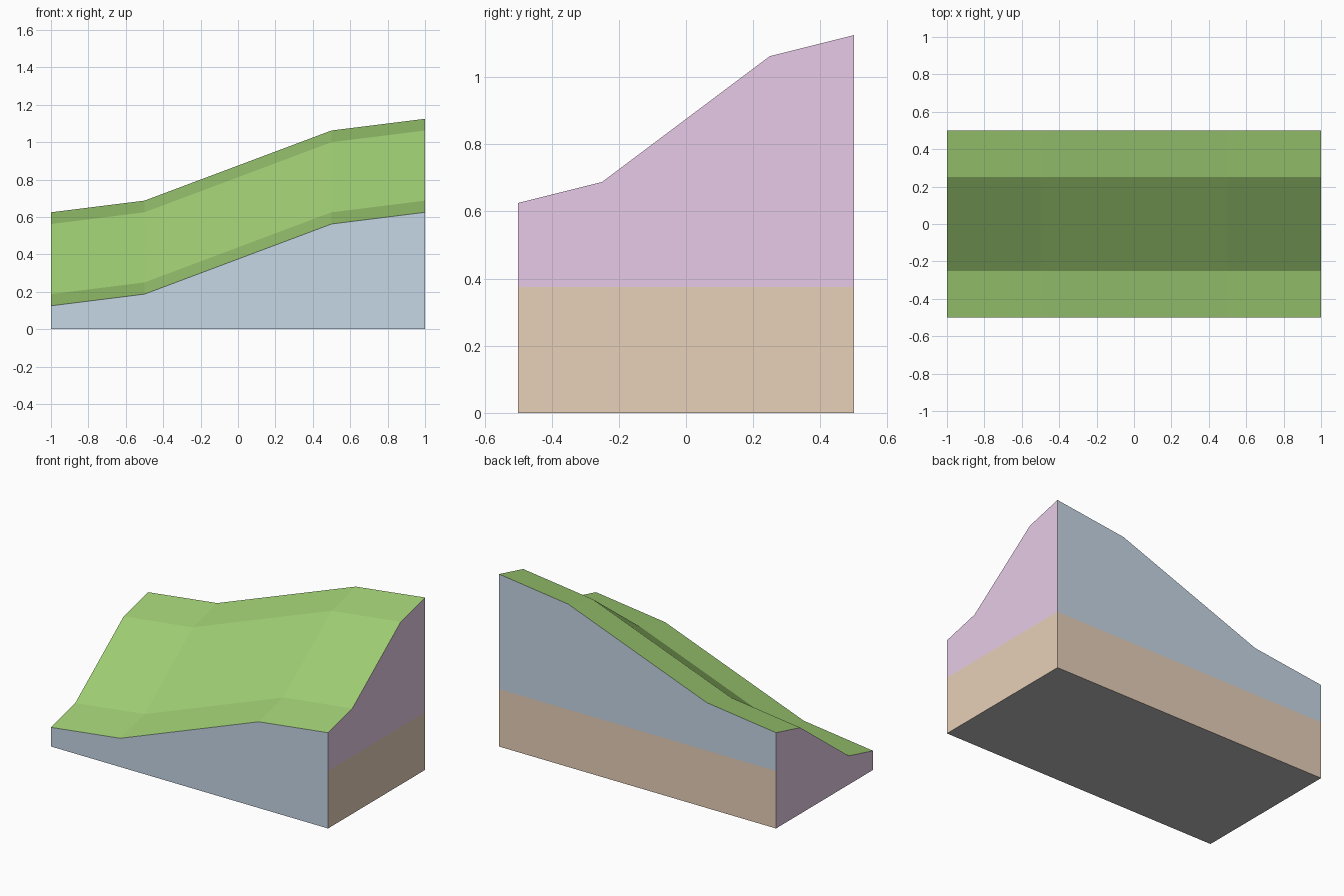
import bpy
import bmesh

default = bpy.data.objects.get("Cube")
if default:
    bpy.data.objects.remove(default, do_unlink=True)


def make_material(name, rgb):
    """Flat material from display colour values, converted to linear."""
    linear = [((c / 255 + 0.055) / 1.055) ** 2.4 for c in rgb]
    mat = bpy.data.materials.new(name)
    mat.use_nodes = True
    mat.diffuse_color = (*linear, 1)
    mat.node_tree.nodes["Principled BSDF"].inputs["Base Color"].default_value = (*linear, 1)
    return mat


def rise(t):
    """Gentle, steep, gentle profile over t from -1 to 1."""
    if t < -0.5:
        return (t + 1) * 0.125
    if t < 0.5:
        return 0.0625 + (t + 0.5) * 0.375
    return 0.4375 + (t - 0.5) * 0.125


def bisect(bm, faces, co, normal):
    edges = {e for f in faces for e in f.edges}
    verts = {v for f in faces for v in f.verts}
    bmesh.ops.bisect_plane(bm, geom=list(verts) + list(edges) + list(faces),
                           plane_co=co, plane_no=normal)
    bm.normal_update()


# Block with its top divided into three by three patches
bm = bmesh.new()
bmesh.ops.create_cube(bm, size=2)
for v in bm.verts:
    v.co.y *= 0.5
    v.co.z = max(v.co.z, 0)
bm.normal_update()
for side in (-1, 1):
    bisect(bm, bm.faces[:], (0.5 * side, 0, 0), (1, 0, 0))
    bisect(bm, bm.faces[:], (0, 0.25 * side, 0), (0, 1, 0))

# Slope rising toward the left and the back
for v in bm.verts:
    if v.co.z > 0.5:
        v.co.z = 0.125 + rise(v.co.x) + rise(v.co.y * 2)
bm.normal_update()

# Level base line on the back and left walls
base_height = 0.375
walls = [f for f in bm.faces if max(f.normal.x, f.normal.y) > 0.9]
bisect(bm, walls, (0, 0, base_height), (0, 0, 1))

# Colours by face direction and height
GRASS, END_WALL, LONG_WALL, BASE, UNDERSIDE = range(5)
for f in bm.faces:
    n = f.normal
    if n.z > 0.3:
        f.material_index = GRASS
    elif n.z < -0.3:
        f.material_index = UNDERSIDE
    elif max(n.x, n.y) > 0.9 and f.calc_center_bounds().z < base_height:
        f.material_index = BASE
    else:
        f.material_index = END_WALL if abs(n.x) > 0.9 else LONG_WALL
    f.smooth = False

mesh = bpy.data.meshes.new("terrain_slope")
bm.to_mesh(mesh)
bm.free()
for name, rgb in (("grass green", (161, 208, 117)), ("lilac", (231, 203, 231)),
                  ("blue grey", (198, 215, 230)), ("tan", (231, 208, 185)),
                  ("grey", (186, 186, 186))):
    mesh.materials.append(make_material(name, rgb))
bpy.context.collection.objects.link(bpy.data.objects.new("terrain_slope", mesh))
